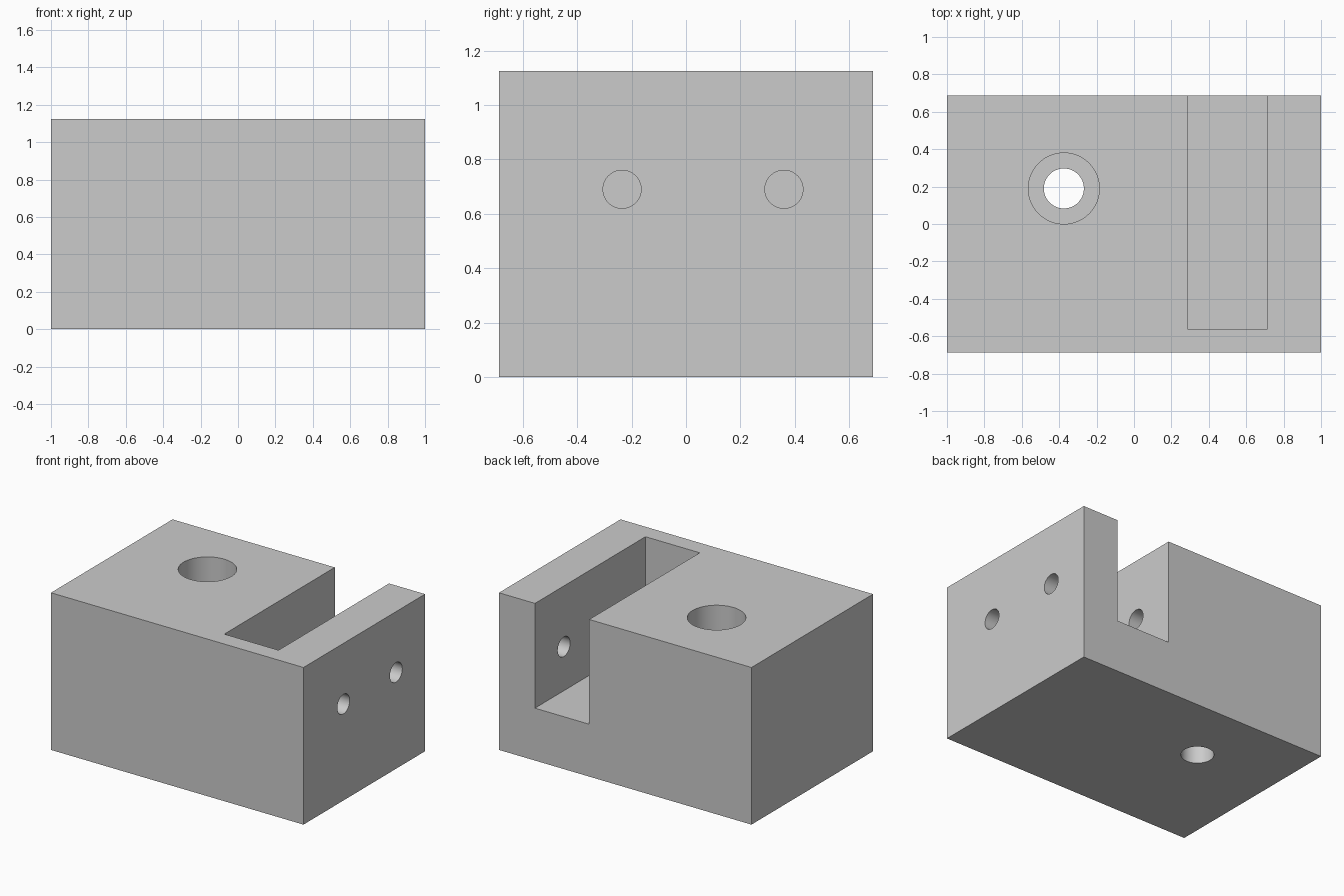
import bpy
import math
from mathutils import Vector

if "Cube" in bpy.data.objects:
    bpy.data.objects.remove(bpy.data.objects["Cube"], do_unlink=True)

WIDTH, DEPTH, HEIGHT = 2.0, 1.375, 1.125
FLOOR = 0.375          # height of the slot floor and the counterbore seat
OVER = 0.1             # how far cutters stick out of the block

grey = bpy.data.materials.new("plain grey")
grey.use_nodes = True
colour = (0.6, 0.6, 0.6, 1)
grey.diffuse_color = colour
grey.node_tree.nodes["Principled BSDF"].inputs["Base Color"].default_value = colour


def box(name, low, high):
    low, high = Vector(low), Vector(high)
    bpy.ops.mesh.primitive_cube_add(size=1, location=(low + high) / 2)
    obj = bpy.context.object
    obj.name = name
    obj.scale = high - low
    bpy.ops.object.transform_apply(location=True, rotation=False, scale=True)
    return obj


def rod(name, start, end, radius):
    start, end = Vector(start), Vector(end)
    axis = end - start
    bpy.ops.mesh.primitive_cylinder_add(
        vertices=64, radius=radius, depth=axis.length, location=(start + end) / 2,
        rotation=axis.to_track_quat('Z', 'Y').to_euler())
    obj = bpy.context.object
    obj.name = name
    return obj


# Main block
block = box("mounting_block", (-WIDTH / 2, -DEPTH / 2, 0), (WIDTH / 2, DEPTH / 2, HEIGHT))
block.data.materials.append(grey)

# Slot open to the top and back
cutters = [box("slot_cutter", (0.285, -0.5625, FLOOR), (0.715, DEPTH / 2 + OVER, HEIGHT + OVER))]

# Counterbored vertical bolt hole
bx, by = -0.375, 0.19
cutters.append(rod("counterbore_cutter", (bx, by, FLOOR), (bx, by, HEIGHT + OVER), 0.19))
cutters.append(rod("bolt_hole_cutter", (bx, by, -OVER), (bx, by, FLOOR + OVER), 0.107))

# Two side screw holes crossing the slot and ending blind
for y in (-0.235, 0.36):
    cutters.append(rod("screw_hole_cutter", (0, y, 0.69), (WIDTH / 2 + OVER, y, 0.69), 0.07))

# Cut everything out of the block
bpy.ops.object.select_all(action='DESELECT')
bpy.context.view_layer.objects.active = block
block.select_set(True)
for cutter in cutters:
    cutter.hide_render = True
    cut = block.modifiers.new("cut", 'BOOLEAN')
    cut.operation = 'DIFFERENCE'
    cut.solver = 'EXACT'
    cut.object = cutter
    bpy.ops.object.modifier_apply(modifier=cut.name)
    bpy.data.objects.remove(cutter, do_unlink=True)

bpy.ops.object.shade_smooth_by_angle(angle=math.radians(30))
